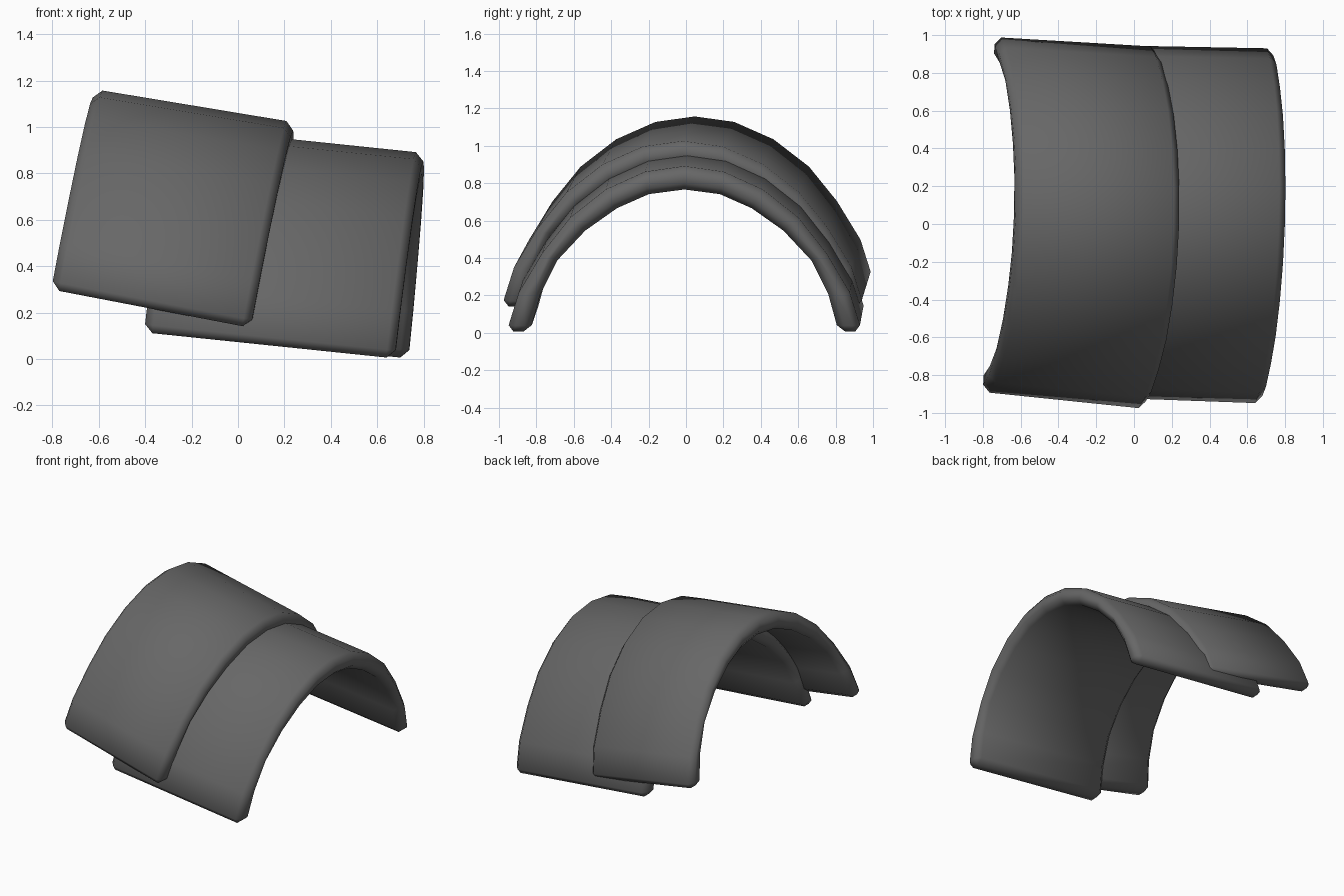
import bpy, bmesh, math
from mathutils import Vector

if "Cube" in bpy.data.objects:
    bpy.data.objects.remove(bpy.data.objects["Cube"])

metal = bpy.data.materials.new("dark_grey")
metal.diffuse_color = (0.135, 0.135, 0.135, 1)
metal.use_nodes = True
metal.node_tree.nodes["Principled BSDF"].inputs["Base Color"].default_value = metal.diffuse_color

# Half arch section from foot to crown: (across, up)
OUTER = [(.95, 0), (.885, .21), (.76, .42), (.61, .61), (.42, .76), (.21, .855), (0, .885)]
INNER = [(.825, 0), (.77, .2), (.68, .38), (.53, .54), (.36, .66), (.19, .735), (0, .76)]


def full(half):
    """Mirror a half arch into a complete one."""
    return half + [(-v, w) for v, w in reversed(half[:-1])]


def plate(name, left, right, lean):
    """Curved plate lofted between two end arches.
    Each end is (base centre, width scale, height scale)."""
    bm = bmesh.new()
    rings = []
    for centre, sv, sw in (left, right):
        def place(v, w):
            v, w = v * sv, w * sw
            return bm.verts.new(Vector(centre) + Vector((v * .033 + w * lean, v, w)))
        rings.append(([place(*p) for p in full(OUTER)], [place(*p) for p in full(INNER)]))
    (lo, li), (ro, ri) = rings
    for i in range(len(lo) - 1):
        j = i + 1
        bm.faces.new((lo[i], lo[j], ro[j], ro[i]))
        bm.faces.new((li[i], ri[i], ri[j], li[j]))
        bm.faces.new((lo[i], li[i], li[j], lo[j]))
        bm.faces.new((ro[i], ro[j], ri[j], ri[i]))
    for i in (0, -1):  # feet
        bm.faces.new((lo[i], ro[i], ri[i], li[i]))
    bmesh.ops.recalc_face_normals(bm, faces=bm.faces)
    # Chamfer the rim all round
    rim = [e for e in bm.edges if e.calc_face_angle(0) > math.radians(45)]
    bmesh.ops.bevel(bm, geom=rim, offset=.036, segments=1, affect='EDGES', clamp_overlap=True)
    bmesh.ops.recalc_face_normals(bm, faces=bm.faces)
    for f in bm.faces:
        f.smooth = True
    me = bpy.data.meshes.new(name)
    bm.to_mesh(me)
    bm.free()
    me.materials.append(metal)
    ob = bpy.data.objects.new(name, me)
    bpy.context.collection.objects.link(ob)


# Upper plate overlaps the lower one
plate("upper_plate", ((-.775, .05, .30), 1.0, .975), ((.085, -.02, .135), 1.02, 1.0), .18)
plate("lower_plate", ((-.375, .02, .115), .99, 1.0), ((.705, -.01, .003), 1.0, 1.0), .11)
